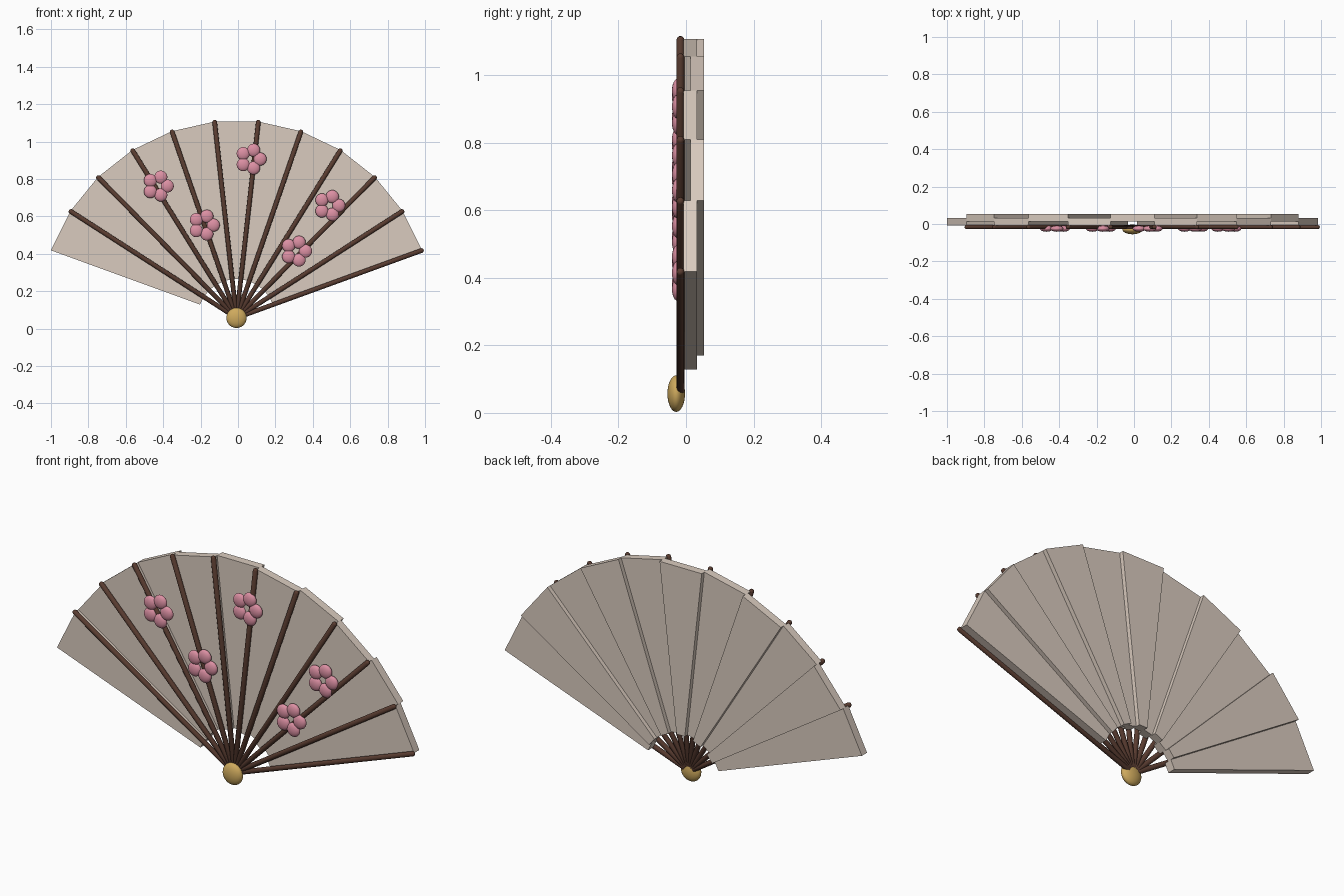
import bpy, bmesh, math
from mathutils import Matrix, Vector

if "Cube" in bpy.data.objects:
    bpy.data.objects.remove(bpy.data.objects["Cube"])

CX, CZ = -0.008, 0.057          # pivot point of the fan
R_OUT, R_IN = 1.056, 0.208
N, A0, A1 = 11, 20, 160
STEP = (A1 - A0) / N


def material(name, rgb):
    m = bpy.data.materials.new(name)
    m.diffuse_color = (*rgb, 1)
    m.use_nodes = True
    m.node_tree.nodes["Principled BSDF"].inputs["Base Color"].default_value = m.diffuse_color
    return m


paper = material("paper", (0.70, 0.60, 0.52))
wood = material("dark_wood", (0.10, 0.045, 0.03))
pink = material("blossom_pink", (0.72, 0.28, 0.37))
gold = material("brass", (0.62, 0.40, 0.11))


def polar(r, deg, y):
    a = math.radians(deg)
    return Vector((CX + r * math.cos(a), y, CZ + r * math.sin(a)))


def finish(bm, name, mat, smooth):
    bmesh.ops.recalc_face_normals(bm, faces=bm.faces)
    me = bpy.data.meshes.new(name)
    bm.to_mesh(me)
    bm.free()
    me.materials.append(mat)
    for p in me.polygons:
        p.use_smooth = smooth
    ob = bpy.data.objects.new(name, me)
    bpy.context.collection.objects.link(ob)
    return ob


# Paper leaf: flat wedges stepping forward and back like pleats
for i in range(N):
    y0 = -0.008 if i % 2 == 0 else 0.013
    bm = bmesh.new()
    a, b = A0 + i * STEP, A0 + (i + 1) * STEP
    front = bm.faces.new([bm.verts.new(polar(r, d, y0)) for r, d in
                          ((R_IN, a), (R_OUT, a), (R_OUT, b), (R_IN, b))])
    ext = bmesh.ops.extrude_face_region(bm, geom=[front], use_keep_orig=True)
    moved = [g for g in ext["geom"] if isinstance(g, bmesh.types.BMVert)]
    bmesh.ops.translate(bm, verts=moved, vec=(0, 0.041, 0))
    finish(bm, f"leaf_panel_{i + 1}", paper, False)


# Ribs: round sticks with rounded tips, one at each panel's lower edge
def rib(name, deg, r0=0.02, r1=1.064, rad=0.0125, y=-0.0165, sides=12):
    bm = bmesh.new()
    profile = [(r0, 0.6), (r0 + 0.008, 1), (r1 - 0.009, 1),
               (r1 - 0.003, 0.75), (r1, 0.35)]
    d = math.radians(deg)
    side = Vector((-math.sin(d), 0, math.cos(d)))
    rings = []
    for r, k in profile:
        c = polar(r, deg, y)
        rings.append([bm.verts.new(
            c + side * rad * k * math.cos(2 * math.pi * j / sides)
            + Vector((0, 0.0115 * k * math.sin(2 * math.pi * j / sides), 0)))
            for j in range(sides)])
    for u, v in zip(rings, rings[1:]):
        for j in range(sides):
            k = (j + 1) % sides
            bm.faces.new((u[j], u[k], v[k], v[j]))
    bm.faces.new(rings[0])
    bm.faces.new(rings[-1])
    finish(bm, name, wood, True)


for i in range(N):
    rib(f"rib_{i + 1}", A0 + i * STEP)


def add_ball(bm, center, size, u, v):
    m = Matrix.Translation(center) @ Matrix.Diagonal((*size, 1))
    bmesh.ops.create_uvsphere(bm, u_segments=u, v_segments=v, radius=1, matrix=m)


# Blossoms: five flattened round petals each
flowers = [(-0.428, 0.762), (-0.182, 0.553), (0.068, 0.906),
           (0.489, 0.658), (0.311, 0.414)]
for n, (x, z) in enumerate(flowers):
    bm = bmesh.new()
    for k in range(5):
        t = math.radians(72 * k)
        add_ball(bm, (x + 0.05 * math.cos(t), -0.025, z + 0.05 * math.sin(t)),
                 (0.035, 0.0165, 0.035), 20, 12)
    finish(bm, f"blossom_{n + 1}", pink, True)

# Pivot: flattened brass knob
bm = bmesh.new()
add_ball(bm, (CX, -0.029, CZ), (0.054, 0.026, 0.054), 32, 20)
finish(bm, "pivot_knob", gold, True)
